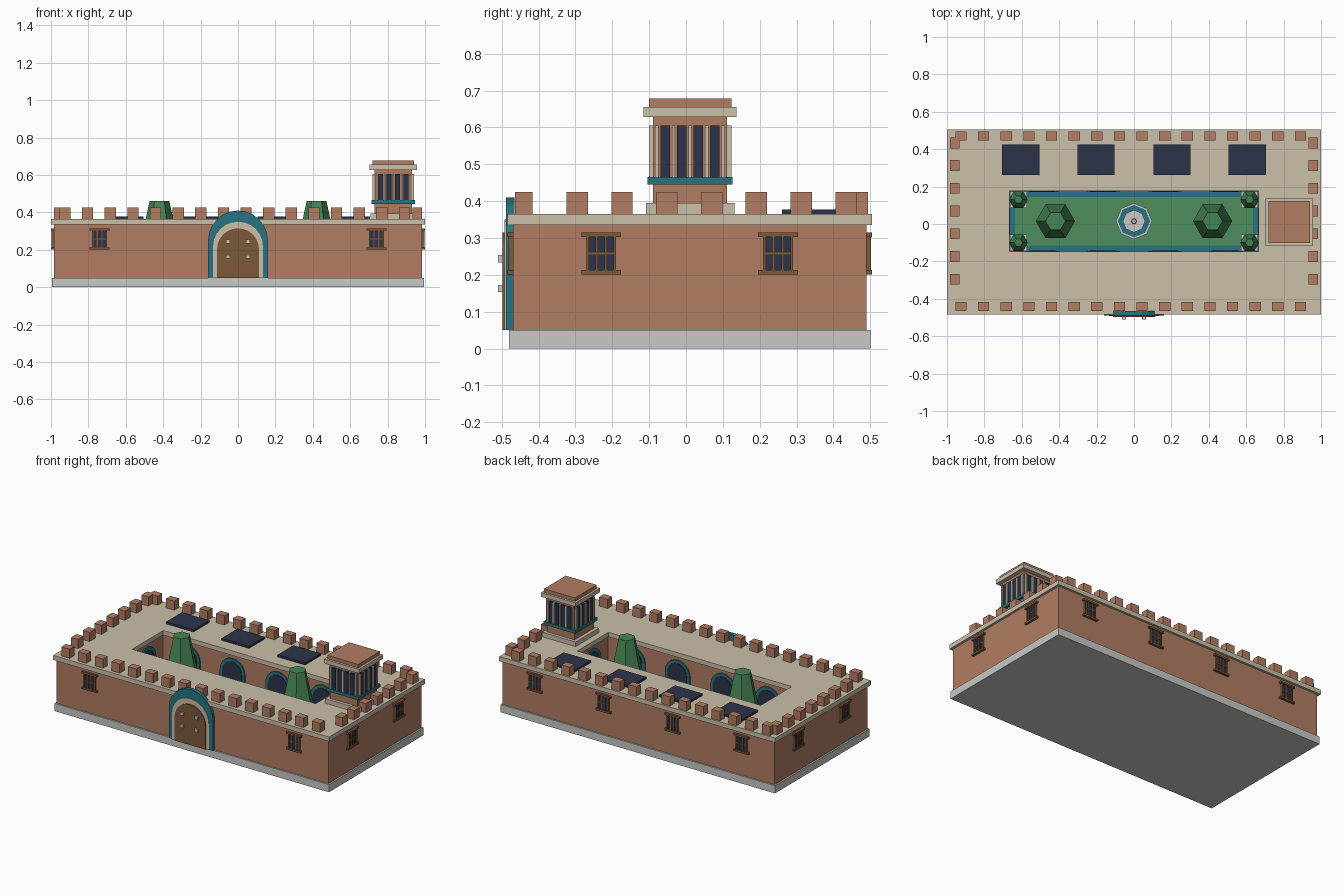
import bpy, bmesh, math
from mathutils import Matrix, Vector

if "Cube" in bpy.data.objects:
    bpy.data.objects.remove(bpy.data.objects["Cube"])

COLOURS = {
    "terracotta": (178, 125, 98), "sandstone": (203, 192, 170), "stone_grey": (200, 200, 198),
    "teal_tile": (42, 116, 130), "dark_navy": (44, 51, 74), "brown_wood": (125, 88, 58),
    "lawn_green": (78, 142, 94), "leaf_green": (70, 132, 84),
}
MATS = {}
for n, rgb in COLOURS.items():
    m = MATS[n] = bpy.data.materials.new(n)
    m.diffuse_color = [(c / 255 / 12.92 if c < 10 else ((c / 255 + .055) / 1.055) ** 2.4) for c in rgb] + [1]
    m.use_nodes = True
    m.node_tree.nodes["Principled BSDF"].inputs["Base Color"].default_value = m.diffuse_color

parts = {}  # name -> (bmesh, material)
I = Matrix.Identity(4)
CY = 0.01   # building centre in y
YC = 0.015  # courtyard centre in y


def bm_of(name, mat):
    return parts.setdefault(name, (bmesh.new(), mat))[0]


def box(name, mat, centre, size, M=I):
    T = M @ Matrix.Translation(centre) @ Matrix.Diagonal((*size, 1))
    bmesh.ops.create_cube(bm_of(name, mat), size=1, matrix=T)


def slab(name, mat, cx, cy, hx, hy, z0, z1):
    box(name, mat, (cx, cy, (z0 + z1) / 2), (2 * hx, 2 * hy, z1 - z0))


def prism(name, mat, bottom, top):
    """Closed solid between two matching loops of points."""
    bm = bm_of(name, mat)
    a, b = [[bm.verts.new(p) for p in loop] for loop in (bottom, top)]
    n = len(a)
    fs = [bm.faces.new(a[::-1]), bm.faces.new(b)]
    fs += [bm.faces.new((a[i], a[(i + 1) % n], b[(i + 1) % n], b[i])) for i in range(n)]
    bmesh.ops.recalc_face_normals(bm, faces=fs)


def frustum(name, mat, x, y, z0, z1, r0, r1, n):
    ring = lambda r, z: [(x + r * math.cos(math.tau * i / n), y + r * math.sin(math.tau * i / n), z)
                         for i in range(n)]
    prism(name, mat, ring(r0, z0), ring(r1, z1))


def arch(name, mat, M, half, z0, spring, rise, y_back, y_front, n=10):
    """Round-topped plate, facing local -y."""
    prof = [(half, z0)] + [(half * math.cos(math.pi * i / n), spring + rise * math.sin(math.pi * i / n))
                           for i in range(n + 1)] + [(-half, z0)]
    prism(name, mat, *[[M @ Vector((x, y, z)) for x, z in prof] for y in (y_back, y_front)])


def frame(name, mat, outer, inner, z0, z1):
    """Rectangular ring; rectangles are (x0, x1, y0, y1)."""
    bm = bm_of(name, mat)
    rect = lambda r, z: [bm.verts.new((x, y, z)) for x, y in
                         ((r[0], r[2]), (r[1], r[2]), (r[1], r[3]), (r[0], r[3]))]
    loops = [rect(outer, z0), rect(outer, z1), rect(inner, z1), rect(inner, z0)]
    for k in range(4):
        a, b = loops[k], loops[(k + 1) % 4]
        for i in range(4):
            j = (i + 1) % 4
            bm.faces.new((a[i], a[j], b[j], b[i]))
    bmesh.ops.recalc_face_normals(bm, faces=bm.faces)


def rect(cx, cy, hx, hy):
    return (cx - hx, cx + hx, cy - hy, cy + hy)


def facing(x, y, deg):
    return Matrix.Translation((x, y, 0)) @ Matrix.Rotation(math.radians(deg), 4, 'Z')


# Base, walls and flat roof around the courtyard
slab("base", "stone_grey", 0, CY, .995, .49, 0, .05)
frame("walls", "terracotta", rect(0, CY, .985, .48), rect(0, YC, .673, .168), .05, .335)
frame("roof", "sandstone", rect(0, CY, 1, .495), rect(0, YC, .665, .161), .335, .365)

# Battlements
for i in range(16):
    for y in (-.44, .47):
        box("merlons", "terracotta", (-.925 + .121 * i, y, .395), (.06, .048, .06))
for i in range(7):
    for x in (-.958, .958):
        box("merlons", "terracotta", (x, -.295 + .1215 * i, .395), (.05, .058, .06))

# Roof panels
for x in (-.605, -.203, .203, .605):
    slab("roof_panels", "dark_navy", x, .343, .1, .082, .365, .378)

# Barred windows on the outer walls
window_spots = [facing(x, CY - .48, 0) for x in (-.74, .74)]
window_spots += [facing(x, CY + .48, 180) for x in (-.75, -.25, .25, .75)]
window_spots += [facing(s * .985, CY + y, s * 90) for s in (-1, 1) for y in (-.24, .24)]
for M in window_spots:
    box("window_panes", "dark_navy", (0, -.003, .257), (.08, .008, .1), M)
    for z in (.207, .309):
        box("window_frames", "brown_wood", (0, -.006, z), (.108, .018, .012), M)
    for x in (-.037, -.0125, .0125, .037):
        box("window_frames", "brown_wood", (x, -.006, .258), (.007, .012, .092), M)
    box("window_frames", "brown_wood", (0, -.005, .258), (.08, .01, .006), M)

# Gate
G = facing(0, CY - .48, 0)
arch("gate_surround", "teal_tile", G, .16, .05, .25, .16, .005, -.018, 12)
arch("gate_trim", "sandstone", G, .133, .05, .22, .13, -.017, -.022, 12)
arch("gate_door", "brown_wood", G, .112, .05, .203, .112, -.021, -.028, 12)
for x in (-.053, .053):
    for z in (.163, .244):
        box("gate_studs", "stone_grey", (x, -.033, z), (.022, .014, .02), G)

# Courtyard floor and arcade
slab("lawn", "lawn_green", 0, YC, .64, .135, .05, .058)
frame("tile_border", "teal_tile", rect(0, YC, .673, .168), rect(0, YC, .635, .13), .05, .062)
arcade = [facing(x, YC + .168, 0) for x in (-.49, -.165, .165, .49)]
arcade += [facing(x, YC - .168, 180) for x in (-.49, -.165, .165, .49)]
arcade += [facing(-.673, YC, 90), facing(.673, YC, -90)]
for M in arcade:
    arch("arcade_surrounds", "teal_tile", M, .09, .06, .225, .09, .003, -.008)
    arch("arcade_openings", "dark_navy", M, .07, .06, .225, .07, -.006, -.011)

# Trees
for x in (-.42, .42):
    frustum("tree_trunks", "brown_wood", x, YC, .055, .24, .03, .025, 6)
    frustum("tree_crowns", "leaf_green", x, YC, .22, .46, .105, .053, 6)

# Corner planters
for x in (-.618, .618):
    for y in (YC - .115, YC + .115):
        slab("planters", "stone_grey", x, y, .045, .045, .055, .11)
        frustum("planter_shrubs", "leaf_green", x, y, .11, .2, .05, .022, 6)

# Fountain
frustum("fountain_basin", "stone_grey", 0, YC, .055, .1, .097, .097, 8)
frustum("fountain_water", "teal_tile", 0, YC, .099, .104, .086, .086, 8)
frustum("fountain_column", "stone_grey", 0, YC, .1, .15, .02, .02, 8)
frustum("fountain_bowl", "stone_grey", 0, YC, .15, .17, .035, .06, 8)
frustum("fountain_spout", "stone_grey", 0, YC, .17, .2, .015, .012, 8)

# Tower
TX, TY = .83, .011
slab("tower_plinth", "sandstone", TX, TY, .122, .12, .365, .395)
slab("tower_body", "terracotta", TX, TY, .1, .1, .395, .63)
slab("tower_band", "teal_tile", TX, TY, .115, .115, .445, .465)
slab("tower_cornice", "sandstone", TX, TY, .126, .126, .628, .655)
slab("tower_cap", "terracotta", TX, TY, .112, .112, .655, .678)
for a in range(4):
    M = Matrix.Translation((TX, TY, 0)) @ Matrix.Rotation(a * math.pi / 2, 4, 'Z')
    for k in range(4):
        box("tower_windows", "dark_navy", (-.0675 + .045 * k, -.103, .535), (.026, .012, .14), M)
    for k in range(5):
        box("tower_columns", "sandstone", (-.09 + .045 * k, -.105, .535), (.009, .014, .14), M)

# Turn every collected part into an object
for name, (bm, mat) in parts.items():
    me = bpy.data.meshes.new(name)
    bm.to_mesh(me)
    bm.free()
    me.materials.append(MATS[mat])
    bpy.context.collection.objects.link(bpy.data.objects.new(name, me))
